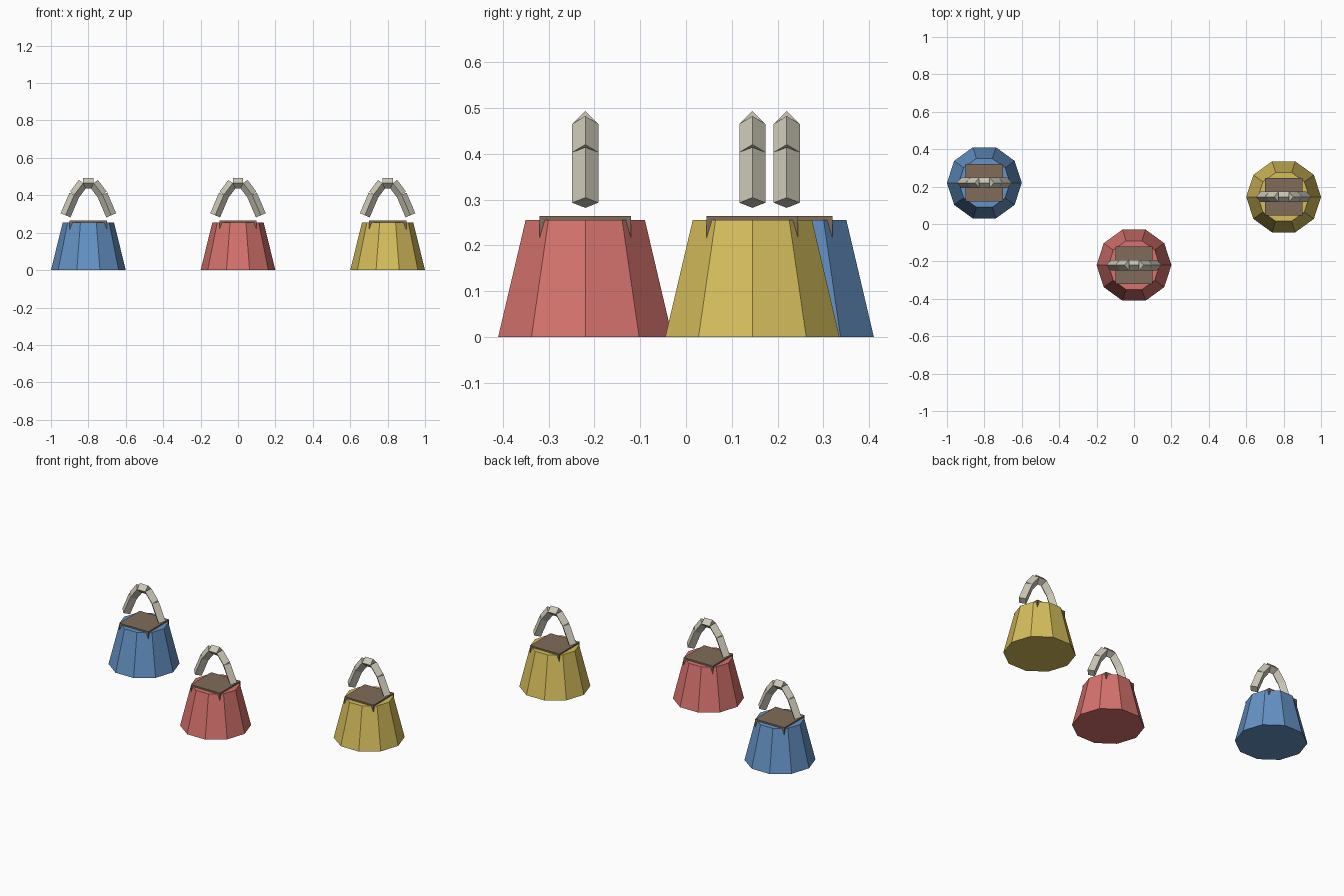
import bpy
from math import pi
from mathutils import Vector, Matrix

if "Cube" in bpy.data.objects:
    bpy.data.objects.remove(bpy.data.objects["Cube"])


def material(name, rgb):
    m = bpy.data.materials.new(name)
    m.use_nodes = True
    m.diffuse_color = (*rgb, 1)
    bsdf = next(n for n in m.node_tree.nodes if n.type == "BSDF_PRINCIPLED")
    bsdf.inputs["Base Color"].default_value = (*rgb, 1)
    return m


def finish(name, mat):
    obj = bpy.context.object
    obj.name = name
    obj.data.materials.append(mat)
    return obj


def stick(name, a, b, mat):
    """Square rod from a to b, with ridges facing outward and sideways."""
    d = b - a
    u = d.normalized()
    side = Vector((0, 1, 0))
    rot = Matrix((u.cross(side), -side, -u)).transposed().to_4x4()
    bpy.ops.mesh.primitive_cylinder_add(vertices=4, radius=0.0285, depth=d.length)
    obj = finish(name, mat)
    obj.matrix_world = Matrix.Translation((a + b) / 2) @ rot


blue = material("blue cloth", (0.13, 0.29, 0.56))
red = material("red cloth", (0.67, 0.17, 0.156))
yellow = material("yellow cloth", (0.67, 0.51, 0.107))
brown = material("brown leather", (0.22, 0.15, 0.10))
ivory = material("ivory handle", (0.61, 0.58, 0.48))

BAGS = [("blue", -0.8, 0.22, blue), ("red", 0, -0.22, red), ("yellow", 0.8, 0.145, yellow)]
ARCH = [(-0.122, 0.293), (-0.075, 0.403), (-0.028, 0.465)]
ARCH += [(-x, z) for x, z in reversed(ARCH)]

for label, x, y, cloth in BAGS:
    # Tapered ten-sided body, with corners on the x axis
    bpy.ops.mesh.primitive_cone_add(vertices=10, radius1=0.2, radius2=0.137, depth=0.255,
                                    location=(x, y, 0.1275), rotation=(0, 0, pi / 2))
    finish(label + "_bag_body", cloth)

    # Square lid whose corners poke out through the body
    bpy.ops.mesh.primitive_cube_add(size=0.2, location=(x, y, 0.164))
    finish(label + "_bag_lid", brown)

    # Arched handle made of straight rods
    pts = [Vector((x + px, y, pz)) for px, pz in ARCH]
    for i, (a, b) in enumerate(zip(pts, pts[1:])):
        stick(f"{label}_bag_handle_{i + 1}", a, b, ivory)
